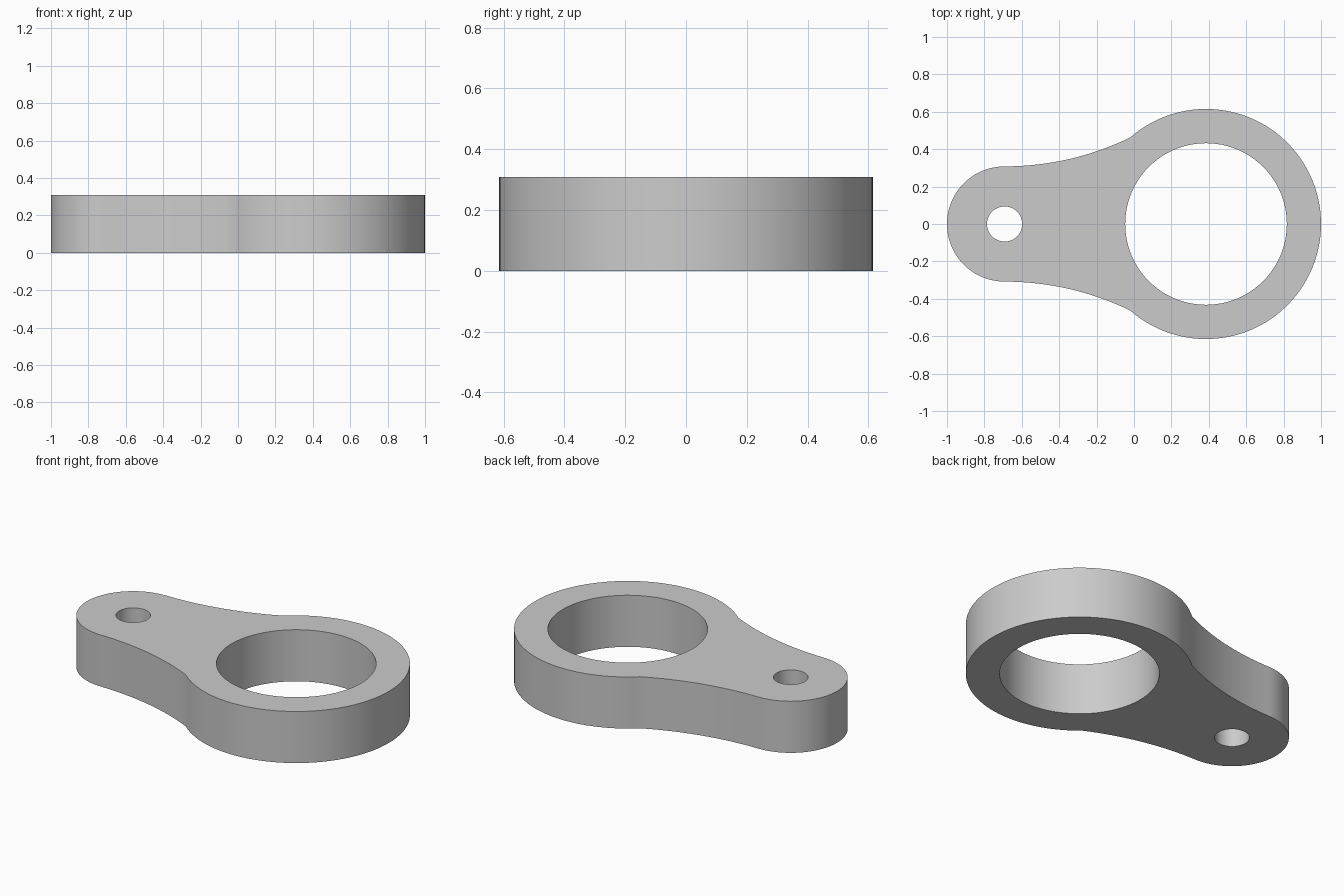
import bpy, bmesh
from math import pi, cos, sin, atan2, asin, radians

if "Cube" in bpy.data.objects:
    bpy.data.objects.remove(bpy.data.objects["Cube"], do_unlink=True)

HEIGHT = 0.308
BIG_X, BIG_R, BIG_HOLE = 0.385, 0.615, 0.432
SMALL_X, SMALL_R, SMALL_HOLE = -0.692, 0.308, 0.094
NECK_R = 1.538


def arc(cx, cy, r, start, end, n):
    """Points along an arc, both ends included."""
    steps = [start + (end - start) * i / n for i in range(n + 1)]
    return [(cx + r * cos(a), cy + r * sin(a)) for a in steps]


# Neck arc leaves the small end tangentially and meets the big ring
neck_y = SMALL_R + NECK_R
meet = (-0.02, (BIG_R ** 2 - (0.02 + BIG_X) ** 2) ** 0.5)
meet_angle = atan2(meet[1], meet[0] - BIG_X)
neck_sweep = asin((meet[0] - SMALL_X) / NECK_R)

# Upper neck, then the small end, lower neck and big ring, anticlockwise
upper = arc(SMALL_X, neck_y, NECK_R, -pi / 2 + neck_sweep, -pi / 2, 16)
upper[0] = meet
lower = [(x, -y) for x, y in reversed(upper)]
small_end = arc(SMALL_X, 0, SMALL_R, pi / 2, 3 * pi / 2, 48)
big_end = arc(BIG_X, 0, BIG_R, -meet_angle, meet_angle, 84)
outline = upper + small_end[1:-1] + lower + big_end[1:-1]
big_hole = arc(BIG_X, 0, BIG_HOLE, 0, 2 * pi, 96)[:-1]
small_hole = arc(SMALL_X, 0, SMALL_HOLE, 0, 2 * pi, 48)[:-1]

# Fill the flat profile around its holes and extrude it
bm = bmesh.new()
edges = []
for loop in (outline, big_hole, small_hole):
    verts = [bm.verts.new((x, y, 0)) for x, y in loop]
    edges += [bm.edges.new((v, verts[i - 1])) for i, v in enumerate(verts)]
bmesh.ops.triangle_fill(bm, edges=edges, use_beauty=True, use_dissolve=False)
extruded = bmesh.ops.extrude_face_region(bm, geom=bm.faces[:], use_keep_orig=True)
top = [g for g in extruded["geom"] if isinstance(g, bmesh.types.BMVert)]
bmesh.ops.translate(bm, verts=top, vec=(0, 0, HEIGHT))
bmesh.ops.recalc_face_normals(bm, faces=bm.faces[:])

mesh = bpy.data.meshes.new("link_plate")
bm.to_mesh(mesh)
bm.free()
plate = bpy.data.objects.new("link_plate", mesh)
bpy.context.collection.objects.link(plate)

# Plain grey material
grey = bpy.data.materials.new("plain_grey")
grey.use_nodes = True
colour = (0.6, 0.6, 0.6, 1)
grey.diffuse_color = colour
grey.node_tree.nodes["Principled BSDF"].inputs["Base Color"].default_value = colour
mesh.materials.append(grey)

bpy.ops.object.select_all(action="DESELECT")
plate.select_set(True)
bpy.context.view_layer.objects.active = plate
bpy.ops.object.shade_smooth_by_angle(angle=radians(30))
